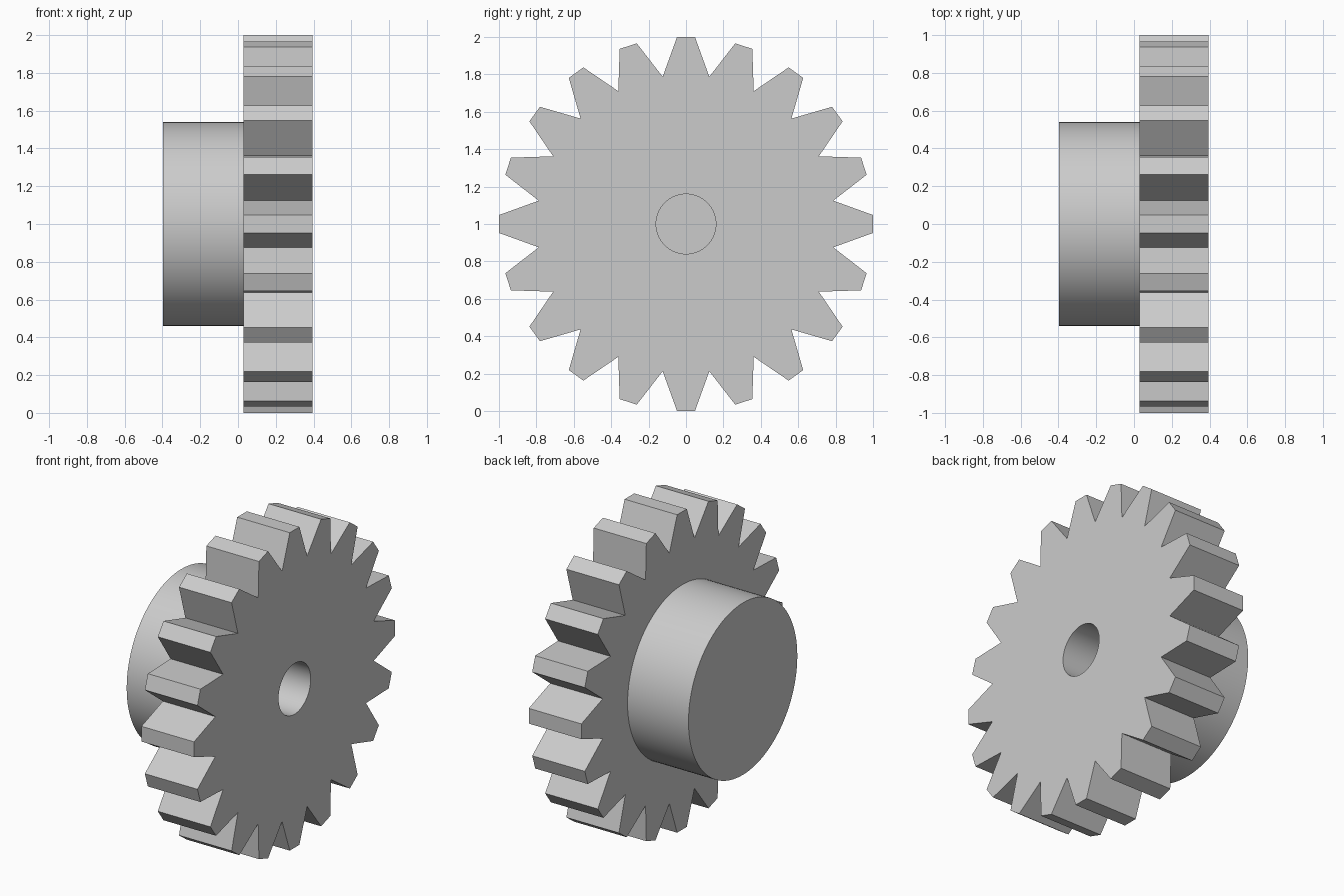
import bpy
import bmesh
import math
from mathutils import Matrix

TEETH = 20
ROOT_RADIUS, TIP_HEIGHT, TIP_HALF = 0.797, 1.0, 0.048
BORE_RADIUS, HUB_RADIUS = 0.16, 0.541
HUB_END, GEAR_BACK, GEAR_FRONT = -0.396, 0.028, 0.394
CENTRE_Z = 1.0

default_cube = bpy.data.objects.get("Cube")
if default_cube:
    bpy.data.objects.remove(default_cube, do_unlink=True)

steel = bpy.data.materials.new("plain grey")
steel.use_nodes = True
grey = (0.6, 0.6, 0.6, 1.0)
steel.diffuse_color = grey
steel.node_tree.nodes["Principled BSDF"].inputs["Base Color"].default_value = grey


def finish(name, bm):
    """Turn a bmesh into a shaded object raised to the axle height."""
    bmesh.ops.recalc_face_normals(bm, faces=bm.faces)
    mesh = bpy.data.meshes.new(name)
    bm.to_mesh(mesh)
    bm.free()
    mesh.materials.append(steel)
    obj = bpy.data.objects.new(name, mesh)
    obj.location.z = CENTRE_Z
    bpy.context.collection.objects.link(obj)
    bpy.ops.object.select_all(action="DESELECT")
    obj.select_set(True)
    bpy.context.view_layer.objects.active = obj
    bpy.ops.object.shade_smooth_by_angle(angle=math.radians(30))
    return obj


def polar(radius, angle):
    return radius * math.sin(angle), radius * math.cos(angle)


# Toothed outline: two tip corners and one shared root point per tooth
tip_radius = math.hypot(TIP_HEIGHT, TIP_HALF)
tip_angle = math.atan2(TIP_HALF, TIP_HEIGHT)
pitch = math.tau / TEETH
outline = []
for tooth in range(TEETH):
    a = tooth * pitch
    outline += [polar(tip_radius, a - tip_angle),
                polar(tip_radius, a + tip_angle),
                polar(ROOT_RADIUS, a + pitch / 2)]

# Gear wheel: a ring of faces between bore and teeth, given thickness
bm = bmesh.new()
count = len(outline)
bore = [polar(BORE_RADIUS, (i - 0.5) * math.tau / count) for i in range(count)]
outer = [bm.verts.new((GEAR_BACK, y, z)) for y, z in outline]
inner = [bm.verts.new((GEAR_BACK, y, z)) for y, z in bore]
for i in range(count):
    j = (i + 1) % count
    bm.faces.new((outer[i], outer[j], inner[j], inner[i]))
extruded = bmesh.ops.extrude_face_region(bm, geom=bm.faces[:], use_keep_orig=True)
moved = [v for v in extruded["geom"] if isinstance(v, bmesh.types.BMVert)]
bmesh.ops.translate(bm, verts=moved, vec=(GEAR_FRONT - GEAR_BACK, 0, 0))
finish("gear_wheel", bm)

# Solid hub behind the wheel, closing the bore
bm = bmesh.new()
bmesh.ops.create_cone(
    bm, cap_ends=True, segments=96, radius1=HUB_RADIUS, radius2=HUB_RADIUS,
    depth=GEAR_BACK - HUB_END,
    matrix=Matrix.Translation(((GEAR_BACK + HUB_END) / 2, 0, 0))
    @ Matrix.Rotation(math.pi / 2, 4, "Y"))
finish("hub", bm)
